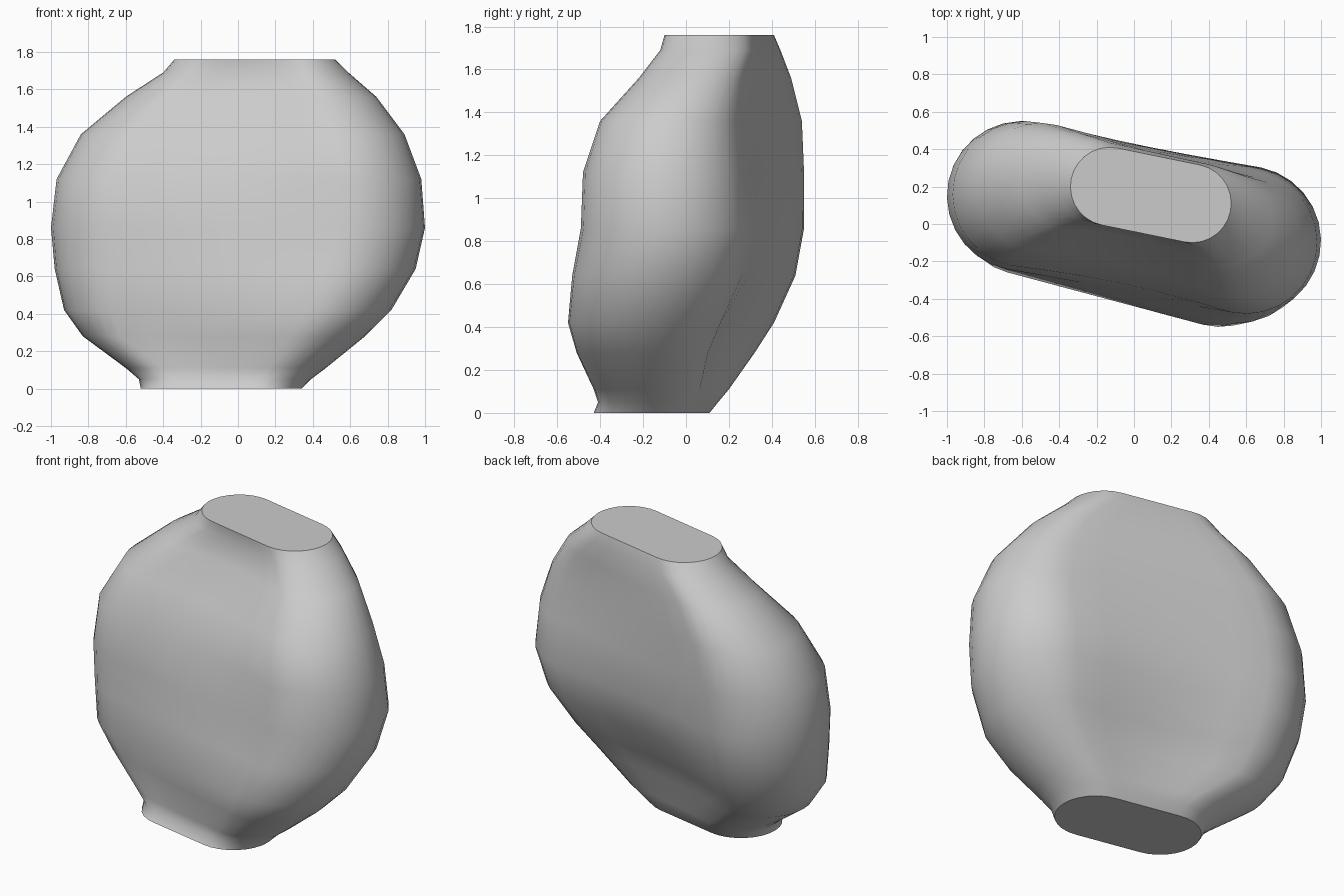
import bpy
import bmesh
from math import acos, atan2, cos, hypot, pi, sin
from mathutils import Vector

# Remove the default object
default = bpy.data.objects.get("Cube")
if default:
    bpy.data.objects.remove(default, do_unlink=True)

ARC_STEPS = 14     # segments on each rounded end
FLAT_STEPS = 6     # segments on each long side

# Levels of the body: height, left x, right x, front y, back y,
# radius of the left and right rounded ends, hollow of the front and back sides
LEVELS = [
    (0, -.52, .34, -.43, .11, .23, .23, 0, 0),
    (.05, -.53, .39, -.41, .15, .23, .23, 0, 0),
    (.11, -.6, .47, -.43, .2, .25, .25, 0, .01),
    (.28, -.83, .68, -.51, .32, .28, .31, 0, .04),
    (.42, -.93, .82, -.55, .41, .34, .36, 0, .05),
    (.64, -.98, .95, -.53, .51, .38, .4, 0, .03),
    (.86, -1, 1, -.49, .55, .4, .4, .01, .01),
    (1.12, -.97, .98, -.48, .55, .39, .38, .03, 0),
    (1.36, -.84, .89, -.4, .54, .34, .33, .05, 0),
    (1.56, -.6, .74, -.22, .49, .26, .25, .04, 0),
    (1.69, -.4, .59, -.12, .44, .22, .22, .01, 0),
    (1.76, -.34, .52, -.1, .41, .21, .21, 0, 0),
]


def make_material(name, colour):
    material = bpy.data.materials.new(name)
    material.use_nodes = True
    material.diffuse_color = colour
    shader = material.node_tree.nodes["Principled BSDF"]
    shader.inputs["Base Color"].default_value = colour
    return material


def arc(centre, radius, start, sweep):
    angles = [start + sweep * i / ARC_STEPS for i in range(ARC_STEPS + 1)]
    return [centre + radius * Vector((cos(a), sin(a), 0)) for a in angles]


def hollow_side(start, end, depth):
    """Points between two tangent points, bowed inward by depth."""
    inward = Vector((start.y - end.y, end.x - start.x, 0)).normalized()
    fractions = [i / FLAT_STEPS for i in range(1, FLAT_STEPS)]
    return [start.lerp(end, f) + inward * depth * sin(pi * f) for f in fractions]


def slanted_stadium(z, left, right, front, back, left_r, right_r, front_in, back_in):
    """Counter-clockwise outline: two round ends joined by long sides."""
    right_centre = Vector((right - right_r, front + right_r, z))
    left_centre = Vector((left + left_r, back - left_r, z))
    axis = right_centre - left_centre
    tilt = atan2(axis.y, axis.x)
    spread = acos((left_r - right_r) / hypot(axis.x, axis.y))
    right_end = arc(right_centre, right_r, tilt - spread, 2 * spread)
    left_end = arc(left_centre, left_r, tilt + spread, 2 * (pi - spread))
    back_side = hollow_side(right_end[-1], left_end[0], back_in)
    front_side = hollow_side(left_end[-1], right_end[0], front_in)
    return right_end + back_side + left_end + front_side


# Loft the flattened body through all levels
bm = bmesh.new()
rings = [[bm.verts.new(p) for p in slanted_stadium(*level)] for level in LEVELS]
count = len(rings[0])
for lower, upper in zip(rings, rings[1:]):
    for i in range(count):
        j = (i + 1) % count
        face = bm.faces.new((lower[i], lower[j], upper[j], upper[i]))
        face.smooth = True

# Close the flat ends with crisp rims
caps = [bm.faces.new(list(reversed(rings[0]))), bm.faces.new(rings[-1])]
for cap in caps:
    for edge in cap.edges:
        edge.smooth = False
bmesh.ops.recalc_face_normals(bm, faces=bm.faces)

mesh = bpy.data.meshes.new("rounded_body")
bm.to_mesh(mesh)
bm.free()
mesh.materials.append(make_material("light grey", (.6, .6, .6, 1)))
body = bpy.data.objects.new("rounded_body", mesh)
bpy.context.collection.objects.link(body)
